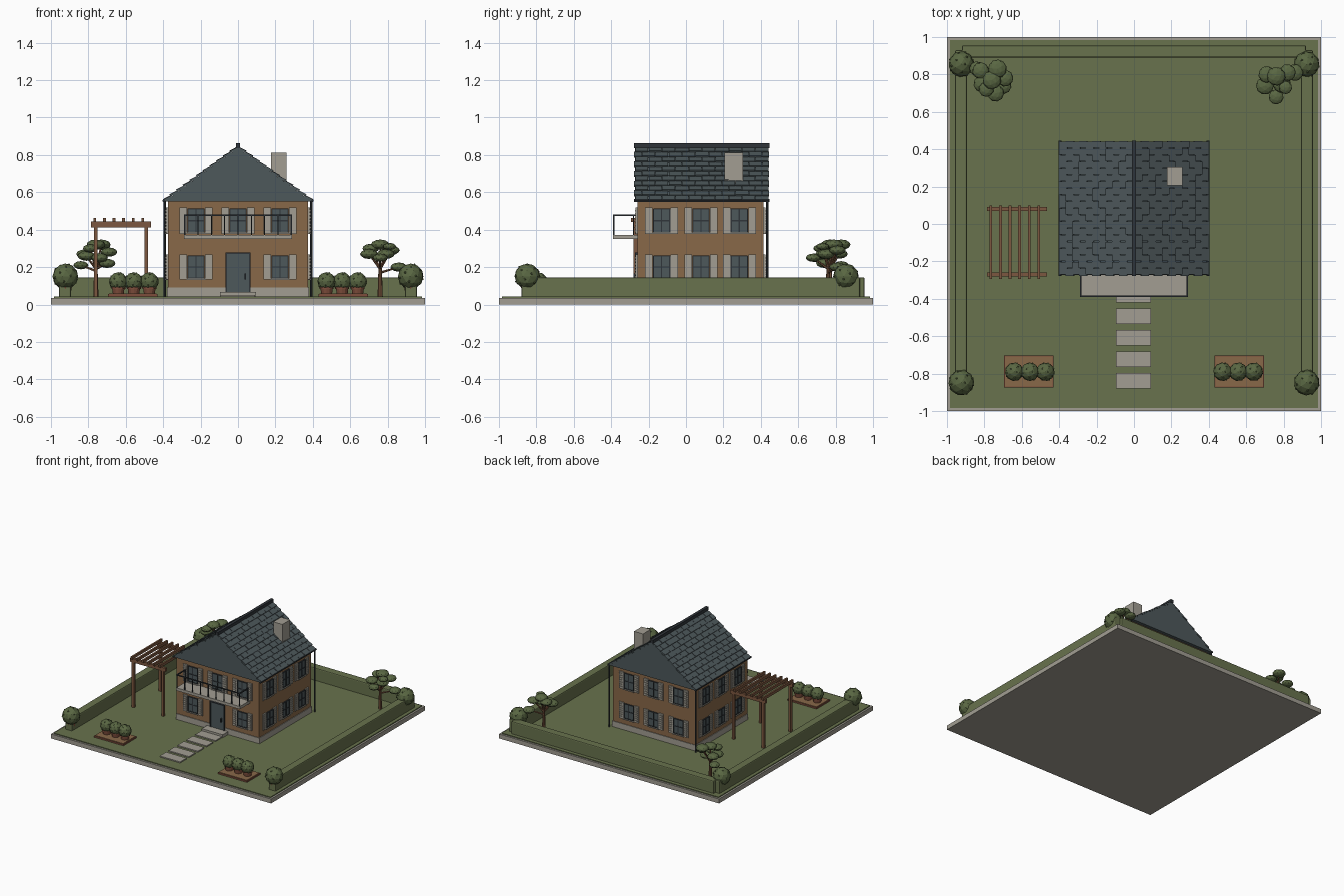
import bpy, bmesh, math, random
from mathutils import Matrix, Vector

if "Cube" in bpy.data.objects:
    bpy.data.objects.remove(bpy.data.objects["Cube"])
random.seed(4)

def mat(name, r, g, b):
    m = bpy.data.materials.new(name)
    m.diffuse_color = (r, g, b, 1)
    m.use_nodes = True
    m.node_tree.nodes["Principled BSDF"].inputs["Base Color"].default_value = m.diffuse_color
    return m

STONE = mat("pale_stone", 0.36, 0.34, 0.29)
LAWN = mat("lawn_green", 0.14, 0.17, 0.075)
LEAF = mat("foliage_green", 0.10, 0.135, 0.055)
WALL = mat("ochre_wall", 0.25, 0.14, 0.066)
SLATE = mat("slate", 0.075, 0.098, 0.105)
METAL = mat("dark_metal", 0.03, 0.036, 0.042)
WOOD = mat("timber", 0.20, 0.095, 0.05)
CLAY = mat("terracotta", 0.21, 0.075, 0.045)

def finish(name, bm, material, bevel=0):
    bmesh.ops.recalc_face_normals(bm, faces=bm.faces[:])
    me = bpy.data.meshes.new(name)
    bm.to_mesh(me)
    bm.free()
    me.materials.append(material)
    ob = bpy.data.objects.new(name, me)
    bpy.context.collection.objects.link(ob)
    if bevel:
        md = ob.modifiers.new("bevel", 'BEVEL')
        md.width, md.segments = bevel, 2
    return ob

def box(bm, x0, x1, y0, y1, z0, z1, M=Matrix()):
    T = Matrix.Translation(((x0+x1)/2, (y0+y1)/2, (z0+z1)/2))
    S = Matrix.Diagonal((abs(x1-x0), abs(y1-y0), abs(z1-z0), 1))
    bmesh.ops.create_cube(bm, size=1, matrix=M @ T @ S)

def boxes(name, material, items, bevel=0):
    bm = bmesh.new()
    for b in items:
        box(bm, *b)
    return finish(name, bm, material, bevel)

def rod(bm, a, b, r0, r1, n=8):
    a, b = Vector(a), Vector(b)
    d = b - a
    M = Matrix.Translation((a+b)/2) @ d.to_track_quat('Z', 'Y').to_matrix().to_4x4()
    bmesh.ops.create_cone(bm, cap_ends=True, segments=n, radius1=r0, radius2=r1,
                          depth=d.length, matrix=M)

def ball(bm, c, r, sz=1, sub=2):
    M = Matrix.Translation(c) @ Matrix.Rotation(random.random()*6, 4, 'Z') @ Matrix.Diagonal((1, 1, sz, 1))
    bmesh.ops.create_icosphere(bm, subdivisions=sub, radius=r, matrix=M)

G = 0.043  # lawn level

# ground
boxes("plot_slab", STONE, [(-1, 1, -1, 1, 0, 0.036)])
boxes("lawn", LAWN, [(-0.985, 0.985, -0.985, 0.985, 0.03, G)])
boxes("path_stones", STONE, [(-0.095, 0.09, y, y+0.083, G-0.01, 0.052)
                             for y in [-0.88+0.115*i for i in range(5)]])
boxes("hedge", LAWN, [(-0.957, -0.893, -0.88, 0.93, G-0.01, 0.145),
                      (0.893, 0.957, -0.88, 0.93, G-0.01, 0.145),
                      (-0.92, 0.92, 0.89, 0.955, G-0.01, 0.145)], 0.008)

# house body
W, Y0, Y1 = 0.375, -0.26, 0.415
boxes("foundation", STONE, [(-W-0.005, W+0.005, Y0-0.005, Y1+0.005, G-0.01, 0.09)])
boxes("house_walls", WALL, [(-W, W, Y0, Y1, 0.08, 0.555)])

# windows: local axes are along wall, outward, up
def frame(ox, oy, ux, uy, nx, ny):
    return Matrix(((ux, nx, 0, ox), (uy, ny, 0, oy), (0, 0, 1, 0), (0, 0, 0, 1)))

YC = [-0.13, 0.08, 0.285]
XC = [-0.225, 0, 0.225]
front = frame(0, Y0, 1, 0, 0, -1)
sides = [(front, XC, [-0.225, 0.225]),
         (frame(0, Y1, 1, 0, 0, 1), XC, XC),
         (frame(W, 0, 0, 1, 1, 0), YC, YC),
         (frame(-W, 0, 0, 1, -1, 0), YC, YC)]
pane, bars, shut = bmesh.new(), bmesh.new(), bmesh.new()
for M, up, low in sides:
    for u, z, h in [(u, 0.448, 0.07) for u in up] + [(u, 0.2, 0.067) for u in low]:
        box(pane, u-0.043, u+0.043, -0.01, 0.005, z-h+0.01, z+h-0.01, M)
        for e in (-0.043, 0, 0.043):
            box(bars, u+e-0.003, u+e+0.003, 0, 0.01, z-h+0.008, z+h-0.008, M)
        for v in (-h+0.008, 0, h-0.008):
            box(bars, u-0.045, u+0.045, 0, 0.009, z+v-0.003, z+v+0.003, M)
        box(shut, u-0.05, u+0.05, 0, 0.014, z-h-0.002, z-h+0.006, M)
        for s in (-1, 1):  # louvred shutters
            a, b = sorted((u+s*0.048, u+s*0.088))
            box(shut, a, b, 0, 0.009, z-h, z+h, M)
            for k in range(7):
                v = z-h+0.016+k*(2*h-0.032)/6
                box(shut, a+0.006, b-0.006, 0, 0.014, v-0.005, v+0.004, M)
finish("window_panes", pane, SLATE)
finish("window_bars", bars, METAL)
finish("shutters", shut, STONE)

# front door
boxes("door_step", STONE, [(-0.095, 0.095, -0.335, Y0, G-0.01, 0.068)])
boxes("door", SLATE, [(-0.06, 0.06, Y0-0.008, Y0, 0.065, 0.27)])
boxes("door_frame", METAL, [(-0.066, -0.06, Y0-0.013, Y0, 0.065, 0.277),
                            (0.06, 0.066, Y0-0.013, Y0, 0.065, 0.277),
                            (-0.066, 0.066, Y0-0.013, Y0, 0.27, 0.277),
                            (0.036, 0.044, Y0-0.022, Y0, 0.135, 0.165)])

# balcony
boxes("balcony_slab", STONE, [(-0.29, 0.29, -0.39, Y0, 0.35, 0.373)])
bm = bmesh.new()
for x in (-0.285, 0.285):
    box(bm, x-0.004, x+0.004, -0.39, Y0, 0.474, 0.482)
    box(bm, x-0.004, x+0.004, -0.283, -0.277, 0.373, 0.48)
box(bm, -0.289, 0.289, -0.39, -0.382, 0.474, 0.482)
for i in range(9):
    x = -0.285 + 0.57*i/8
    box(bm, x-0.003, x+0.003, -0.389, -0.383, 0.373, 0.48)
finish("balcony_railing", bm, METAL)

# roof: gabled prism with rows of staggered tiles
E, ZE, ZR, RY0, RY1 = 0.392, 0.552, 0.838, -0.272, 0.442
bm = bmesh.new()
f = bm.faces.new([bm.verts.new((x, RY0, z)) for x, z in ((-E, ZE), (E, ZE), (0, ZR))])
r = bmesh.ops.extrude_face_region(bm, geom=[f])
bmesh.ops.translate(bm, vec=(0, RY1-RY0, 0), verts=[v for v in r['geom'] if isinstance(v, bmesh.types.BMVert)])
finish("roof_gable", bm, SLATE)

L = math.hypot(E, ZR-ZE)
c, s = E/L, (ZR-ZE)/L
rows, cols = 11, 10
h, w = L/rows, (RY1-RY0)/cols
bm = bmesh.new()
for sg in (-1, 1):
    M = Matrix(((0, -sg*c, sg*s, sg*E), (1, 0, 0, 0), (0, s, c, ZE), (0, 0, 0, 1)))
    for i in range(rows):
        R = M @ Matrix.Translation((0, i*h, 0.004)) @ Matrix.Rotation(-0.14, 4, 'X')
        shift = -w/2 if i % 2 else 0
        for j in range(cols+1):
            a = max(RY0-0.005, RY0+shift+j*w+0.0015)
            b = min(RY1+0.003, RY0+shift+(j+1)*w-0.0015)
            if b-a > 0.01:
                box(bm, a, b, -0.004, h, -0.002, 0.009+random.uniform(-0.0015, 0.0015), R)
finish("roof_tiles", bm, SLATE)
boxes("ridge_cap", METAL, [(-0.012, 0.012, RY0-0.006, RY1+0.004, 0.838, 0.864)])

bm = bmesh.new()
for sg in (-1, 1):
    rod(bm, (sg*0.396, RY0-0.005, ZE+0.003), (sg*0.396, RY1+0.004, ZE+0.003), 0.008, 0.008)
    rod(bm, (sg*0.392, 0.435, G), (sg*0.392, 0.435, ZE), 0.006, 0.006)
finish("gutters_and_downpipes", bm, METAL)
boxes("chimney", STONE, [(0.177, 0.259, 0.205, 0.305, 0.62, 0.812)])

# pergola
boxes("pergola_frame", WOOD,
      [(x-0.01, x+0.01, y-0.01, y+0.01, G-0.01, 0.42) for x in (-0.76, -0.49) for y in (-0.27, 0.08)] +
      [(-0.785, -0.465, y-0.01, y+0.01, 0.413, 0.443) for y in (-0.27, 0.08)])
boxes("pergola_rafters", WOOD, [(x-0.007, x+0.007, -0.293, 0.1, 0.44, 0.463)
                                for x in [-0.765+0.051*i for i in range(6)]])

# clipped bushes in pots
def bush(name, x, y, zc, r, pot_r):
    bm = bmesh.new()
    ball(bm, (x, y, zc), r)
    for i in range(22):  # leaf buds
        z = 1-2*(i+0.5)/22
        q = math.sqrt(1-z*z)
        ball(bm, (x+r*.96*q*math.cos(2.4*i), y+r*.96*q*math.sin(2.4*i), zc+r*.96*z), r*0.09, sub=1)
    finish(name + "_foliage", bm, LEAF)
    bm = bmesh.new()
    top = zc - r*0.6
    rod(bm, (x, y, G), (x, y, top), pot_r*0.8, pot_r, 12)
    rod(bm, (x, y, top-0.01), (x, y, top+0.002), pot_r*1.1, pot_r*1.1, 12)
    finish(name + "_pot", bm, CLAY)

for x in (-0.923, 0.923):
    for y in (-0.848, 0.855):
        bush("corner_bush", x, y, 0.15, 0.069, 0.035)
for sg in (-1, 1):
    a, b = sorted((sg*0.695, sg*0.43))
    boxes("flower_bed", CLAY, [(a, b, -0.875, -0.703, G-0.01, 0.055)])
    boxes("flower_bed_soil", WALL, [(a+0.005, b-0.005, -0.87, -0.708, 0.05, 0.058)])
    for x in (0.64, 0.557, 0.474):
        bush("bed_bush", sg*x, -0.79, 0.123, 0.05, 0.034)

# garden trees: trunk, branches, flattened leaf clumps (offsets from the trunk)
def tree(x, y, clumps):
    wood, leaf = bmesh.new(), bmesh.new()
    rod(wood, (x, y, G), (x, y, 0.2), 0.014, 0.009)
    for dx, dy, z, r in clumps:
        rod(wood, (x, y, min(0.19, z-0.03)), (x+dx, y+dy, z), 0.007, 0.004, 6)
        ball(leaf, (x+dx, y+dy, z), r, 0.55)
    finish("tree_trunk", wood, WOOD)
    finish("tree_foliage", leaf, LEAF)

tree(-0.76, 0.77, [(0, 0, .32, .05), (-.06, .05, .27, .045), (.03, .06, .32, .05),
                   (.07, .01, .28, .045), (-.05, -.02, .26, .048), (.02, -.07, .25, .045),
                   (-.03, -.05, .3, .04), (-.08, .06, .21, .04), (.06, -.03, .22, .045)])
tree(0.76, 0.76, [(0, .03, .32, .05), (-.05, .04, .3, .045), (.06, .05, .29, .045),
                  (-.06, -.02, .27, .048), (.03, -.01, .27, .048), (0, -.08, .25, .04),
                  (.1, .05, .2, .045), (.05, -.03, .31, .035)])
